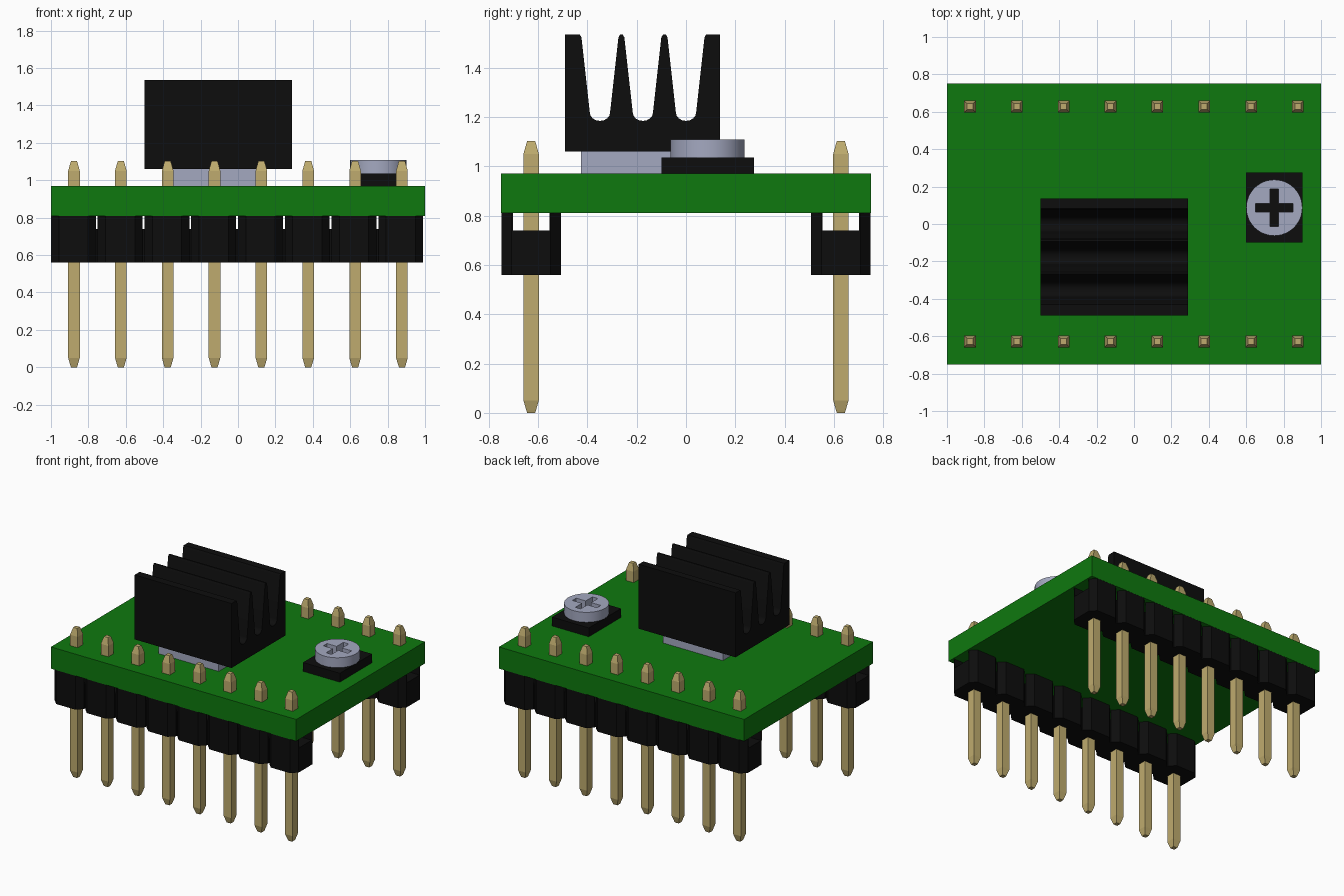
import bpy, bmesh, math
from mathutils import Vector

default = bpy.data.objects.get("Cube")
if default:
    bpy.data.objects.remove(default, do_unlink=True)


def material(name, rgb, rough=0.6):
    m = bpy.data.materials.new(name)
    m.use_nodes = True
    m.diffuse_color = (*rgb, 1)
    bsdf = m.node_tree.nodes["Principled BSDF"]
    bsdf.inputs["Base Color"].default_value = (*rgb, 1)
    bsdf.inputs["Roughness"].default_value = rough
    return m


GREEN = material("board green", (0.0045, 0.19, 0.0045))
BLACK = material("matte black", (0.004, 0.004, 0.004))
GOLD = material("pin gold", (0.52, 0.41, 0.157))
METAL = material("pale metal", (0.37, 0.395, 0.53))


def finish(bm, name, mat):
    bmesh.ops.recalc_face_normals(bm, faces=bm.faces)
    me = bpy.data.meshes.new(name)
    bm.to_mesh(me)
    bm.free()
    me.materials.append(mat)
    ob = bpy.data.objects.new(name, me)
    bpy.context.collection.objects.link(ob)
    return ob


def prism(name, points, sweep, mat):
    """Extrude a closed outline of 3D points along a vector."""
    bm = bmesh.new()
    face = bm.faces.new([bm.verts.new(p) for p in points])
    ext = bmesh.ops.extrude_face_region(bm, geom=[face])
    verts = [g for g in ext["geom"] if isinstance(g, bmesh.types.BMVert)]
    bmesh.ops.translate(bm, verts=verts, vec=Vector(sweep))
    return finish(bm, name, mat)


def box(name, x0, x1, y0, y1, z0, z1, mat):
    pts = [(x0, y0, z0), (x1, y0, z0), (x1, y1, z0), (x0, y1, z0)]
    return prism(name, pts, (0, 0, z1 - z0), mat)


def cut(target, cutter):
    """Subtract the cutter, then discard it."""
    cutter.hide_render = True
    mod = target.modifiers.new("cut", 'BOOLEAN')
    mod.operation, mod.solver, mod.object = 'DIFFERENCE', 'EXACT', cutter
    select(target)
    bpy.ops.object.modifier_apply(modifier=mod.name)
    bpy.data.objects.remove(cutter, do_unlink=True)


def select(ob):
    bpy.ops.object.select_all(action='DESELECT')
    ob.select_set(True)
    bpy.context.view_layer.objects.active = ob


def smooth(ob, angle=30):
    select(ob)
    bpy.ops.object.shade_smooth_by_angle(angle=math.radians(angle))


# Circuit board
box("circuit_board", -1, 1, -0.75, 0.75, 0.81, 0.97, GREEN)

# Pin headers: chamfered blocks joined by necks, with a channel under the board
ROW_Y, PITCH, COUNT = 0.628, 0.25, 8
HALF_X, HALF_Y, CHAMFER, NECK = 0.12, 0.121, 0.042, 0.07


def header(name, cy):
    front = []
    for i in range(COUNT):
        cx = -0.88 + PITCH * i
        block = [(cx - HALF_X, HALF_Y - CHAMFER), (cx - HALF_X + CHAMFER, HALF_Y),
                 (cx + HALF_X - CHAMFER, HALF_Y), (cx + HALF_X, HALF_Y - CHAMFER)]
        if i > 0:
            block.insert(0, (cx - HALF_X, NECK))
        if i < COUNT - 1:
            block.append((cx + HALF_X, NECK))
        front += block
    outline = [(x, cy - d, 0.56) for x, d in front]
    outline += [(x, cy + d, 0.56) for x, d in reversed(front)]
    body = prism(name, outline, (0, 0, 0.25), BLACK)
    cut(body, box("channel_cutter", -1.1, 1.1, cy - 0.074, cy + 0.074, 0.74, 0.9, BLACK))


# Square pins with tapered tips: (height, half width)
PIN_PROFILE = [(0, 0.016), (0.012, 0.02), (0.05, 0.031),
               (1.05, 0.031), (1.09, 0.02), (1.102, 0.016)]


def pin_row(name, cy):
    bm = bmesh.new()
    for i in range(COUNT):
        cx = -0.877 + 0.2505 * i
        rings = [[bm.verts.new((cx + sx * r, cy + sy * r, z))
                  for sx, sy in ((-1, -1), (1, -1), (1, 1), (-1, 1))]
                 for z, r in PIN_PROFILE]
        for a, b in zip(rings, rings[1:]):
            for k in range(4):
                n = (k + 1) % 4
                bm.faces.new((a[k], a[n], b[n], b[k]))
        bm.faces.new(rings[0][::-1])
        bm.faces.new(rings[-1])
    finish(bm, name, GOLD)


for side, sign in (("front", -1), ("back", 1)):
    header(side + "_header", sign * ROW_Y)
    pin_row(side + "_pins", sign * ROW_Y)

# Driver chip
box("chip", -0.35, 0.14, -0.425, 0.07, 0.97, 1.06, METAL)

# Heatsink: finned profile with tapered, round-bottomed grooves
TOP = 1.535
profile = [(-0.49, 1.06), (-0.49, TOP)]
for gy in (-0.349, -0.175, 0.0):
    profile += [(gy - 0.082, TOP), (gy - 0.075, TOP - 0.012)]
    for k in range(9):
        a = math.pi * k / 8
        profile.append((gy - 0.041 * math.cos(a), 1.218 - 0.034 * math.sin(a)))
    profile += [(gy + 0.075, TOP - 0.012), (gy + 0.082, TOP)]
profile += [(0.137, TOP), (0.137, 1.06)]
heatsink = prism("heatsink", [(-0.5, y, z) for y, z in profile], (0.79, 0, 0), BLACK)
smooth(heatsink)

# Trimmer: square base and a round screw with a cross slot cut through it
box("trimmer_base", 0.60, 0.90, -0.10, 0.275, 0.97, 1.035, BLACK)
CX, CY = 0.75, 0.087
circle = [(CX + 0.15 * math.cos(math.tau * i / 48),
           CY + 0.15 * math.sin(math.tau * i / 48), 1.035) for i in range(48)]
screw = prism("trimmer_screw", circle, (0, 0, 0.073), METAL)
L, W = 0.1, 0.022
quarter = [(L, -W), (L, W), (W, W)]
cross = []
for q in range(4):
    c, s = (1, 0, -1, 0)[q], (0, 1, 0, -1)[q]
    cross += [(CX + x * c - y * s, CY + x * s + y * c, 1.0) for x, y in quarter]
cut(screw, prism("cross_cutter", cross, (0, 0, 0.2), METAL))
smooth(screw)
